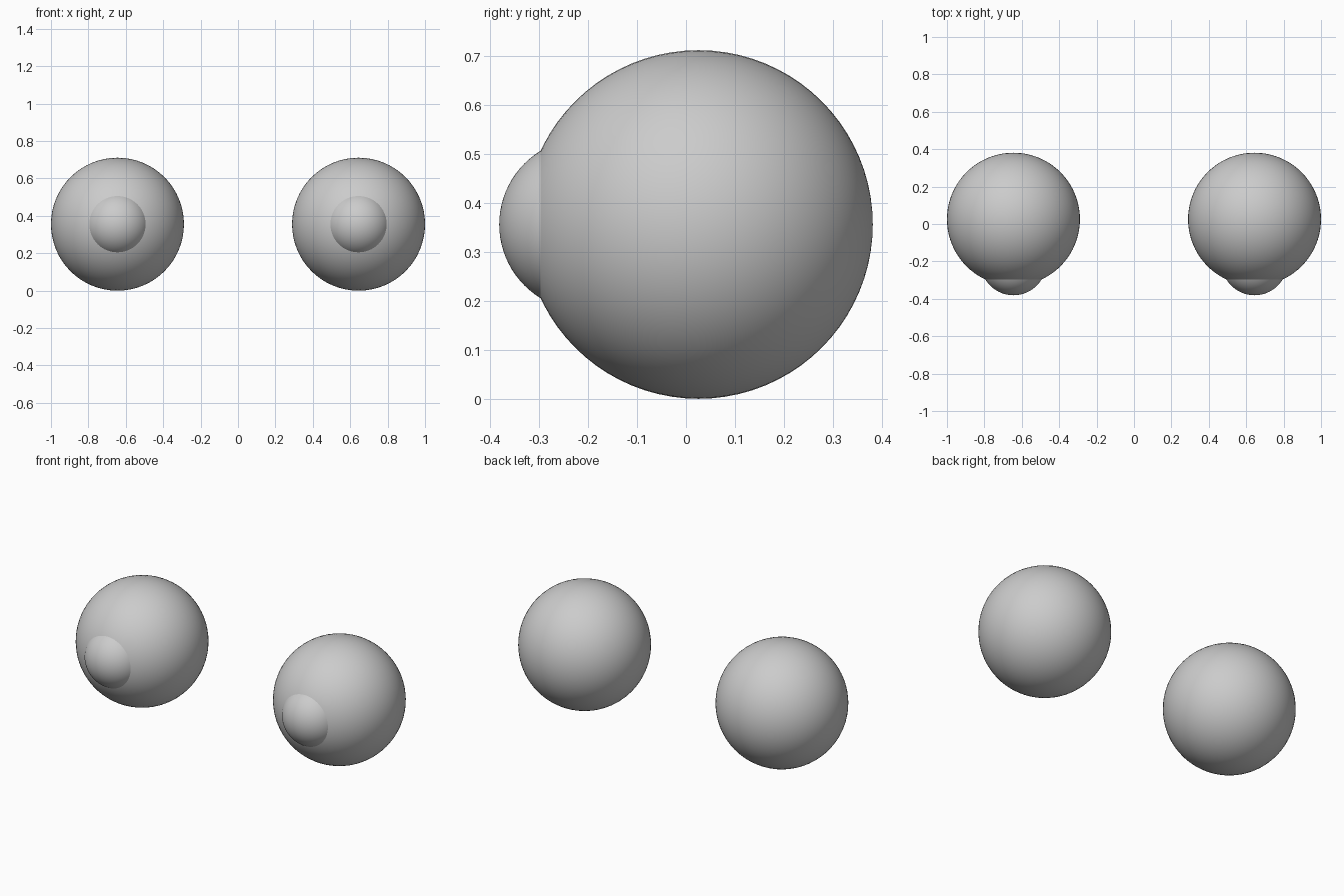
import bpy, bmesh, math
from mathutils import Matrix, Vector

if "Cube" in bpy.data.objects:
    bpy.data.objects.remove(bpy.data.objects["Cube"])

R = 0.3555                 # eyeball radius
CX, CY = 1 - R, 0.0255     # eyeball centre
SEAM_Y = -0.295            # plane where the cornea meets the eyeball
DOME_R, FRONT_Y = 0.176, -0.381


def ball(name, centre, radius, cut_y=None):
    """Smooth sphere with its pole facing front; optionally keep only the cap in front of cut_y."""
    bm = bmesh.new()
    bmesh.ops.create_uvsphere(bm, u_segments=64, v_segments=40, radius=radius)
    bmesh.ops.transform(bm, matrix=Matrix.Translation(centre) @ Matrix.Rotation(math.pi / 2, 4, 'X'),
                        verts=bm.verts)
    if cut_y is not None:
        bmesh.ops.bisect_plane(bm, geom=bm.verts[:] + bm.edges[:] + bm.faces[:],
                               plane_co=(0, cut_y, 0), plane_no=(0, 1, 0), clear_outer=True)
    for f in bm.faces:
        f.smooth = True
    mesh = bpy.data.meshes.new(name)
    bm.to_mesh(mesh)
    bm.free()
    obj = bpy.data.objects.new(name, mesh)
    bpy.context.collection.objects.link(obj)
    return obj


for side, s in (("left", -1), ("right", 1)):
    # main globe
    ball(f"eyeball_{side}", Vector((s * CX, CY, R)), R)
    # bulging cornea cap at the front
    ball(f"cornea_{side}", Vector((s * CX, FRONT_Y + DOME_R, R)), DOME_R, SEAM_Y + 0.004)
